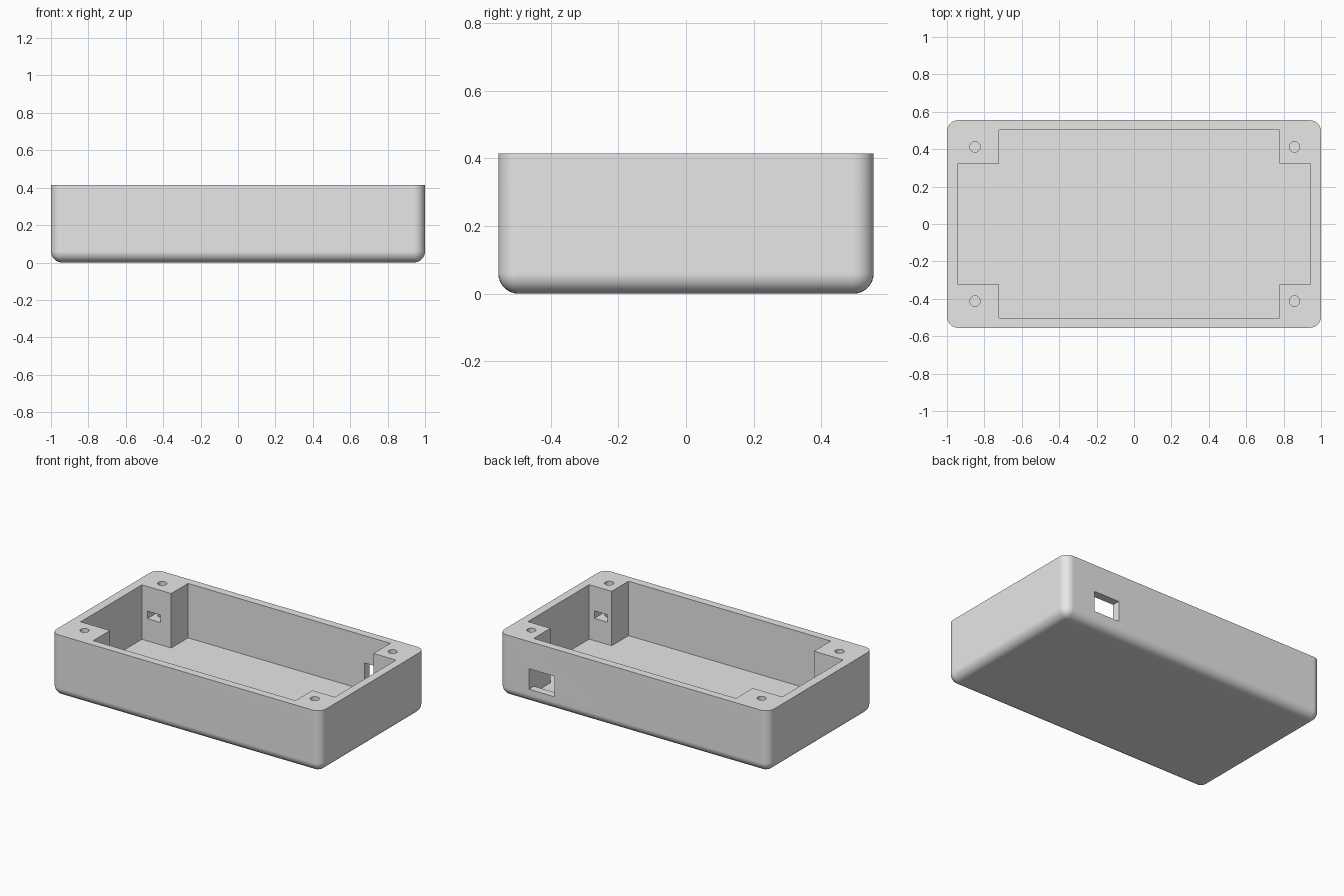
import bpy, bmesh
from math import radians
from mathutils import Matrix

if "Cube" in bpy.data.objects:
    bpy.data.objects.remove(bpy.data.objects["Cube"], do_unlink=True)

HEIGHT, HALF_Y, FLOOR, RADIUS = 0.415, 0.555, 0.05, 0.06
HOLE_XS, HOLE_Y = (-0.85, 0.858), 0.412

grey = bpy.data.materials.new("plain grey")
grey.use_nodes = True
grey.diffuse_color = (0.8, 0.8, 0.8, 1)
grey.node_tree.nodes["Principled BSDF"].inputs["Base Color"].default_value = (0.8, 0.8, 0.8, 1)


def make_object(name, bm):
    bmesh.ops.recalc_face_normals(bm, faces=bm.faces)
    mesh = bpy.data.meshes.new(name)
    bm.to_mesh(mesh)
    bm.free()
    mesh.materials.append(grey)
    obj = bpy.data.objects.new(name, mesh)
    bpy.context.collection.objects.link(obj)
    return obj


def box_bm(x0, x1, y0, y1, z0, z1):
    bm = bmesh.new()
    place = Matrix.Translation(((x0 + x1) / 2, (y0 + y1) / 2, (z0 + z1) / 2))
    size = Matrix.Diagonal((x1 - x0, y1 - y0, z1 - z0, 1))
    bmesh.ops.create_cube(bm, size=1, matrix=place @ size)
    return bm


def prism_bm(outline, z0, z1):
    bm = bmesh.new()
    face = bm.faces.new([bm.verts.new((x, y, z0)) for x, y in outline])
    top = bmesh.ops.extrude_face_region(bm, geom=[face])["geom"]
    verts = [v for v in top if isinstance(v, bmesh.types.BMVert)]
    bmesh.ops.translate(bm, verts=verts, vec=(0, 0, z1 - z0))
    return bm


# Outer body: every edge rounded except the flat top rim
bm = box_bm(-1, 1, -HALF_Y, HALF_Y, 0, HEIGHT)
rounded = [e for e in bm.edges if min(v.co.z for v in e.verts) < HEIGHT / 2]
bmesh.ops.bevel(bm, geom=rounded, offset=RADIUS, segments=8, profile=0.5,
                affect='EDGES', clamp_overlap=True)
case = make_object("open_case", bm)

# Cavity that leaves a square post in each corner
right, left, post_r, post_l = -0.94, 0.945, -0.722, 0.778
wall, post_y = 0.502, 0.324
half = [(left, post_y), (post_l, post_y), (post_l, wall),
        (post_r, wall), (post_r, post_y), (right, post_y)]
outline = half + [(x, -y) for x, y in reversed(half)]
cutters = [make_object("cavity_cutter", prism_bm(outline, FLOOR, HEIGHT + 0.1))]

# Screw holes and nut slots in the posts
for x in HOLE_XS:
    for side in (-1, 1):
        bm = bmesh.new()
        bmesh.ops.create_cone(bm, cap_ends=True, segments=32, radius1=0.028, radius2=0.028,
                              depth=0.4, matrix=Matrix.Translation((x, side * HOLE_Y, HEIGHT - 0.1)))
        cutters.append(make_object("screw_hole_cutter", bm))
        ys = sorted((side * 0.3, side * 0.46))
        cutters.append(make_object("nut_slot_cutter",
                                   box_bm(x - 0.048, x + 0.048, *ys, 0.2, 0.25)))

# Connector window through the back wall
cutters.append(make_object("window_cutter", box_bm(0.585, 0.776, 0.48, 0.6, 0.095, 0.232)))

bpy.ops.object.select_all(action='DESELECT')
bpy.context.view_layer.objects.active = case
case.select_set(True)
for cutter in cutters:
    cutter.hide_render = True
    mod = case.modifiers.new("cut", 'BOOLEAN')
    mod.operation, mod.solver, mod.object = 'DIFFERENCE', 'EXACT', cutter
    bpy.ops.object.modifier_apply(modifier=mod.name)
    bpy.data.objects.remove(cutter, do_unlink=True)

# Smooth rounded edges, crisp flat walls
bpy.ops.object.shade_smooth_by_angle(angle=radians(30))
weighted = case.modifiers.new("flat walls", 'WEIGHTED_NORMAL')
weighted.keep_sharp = True
